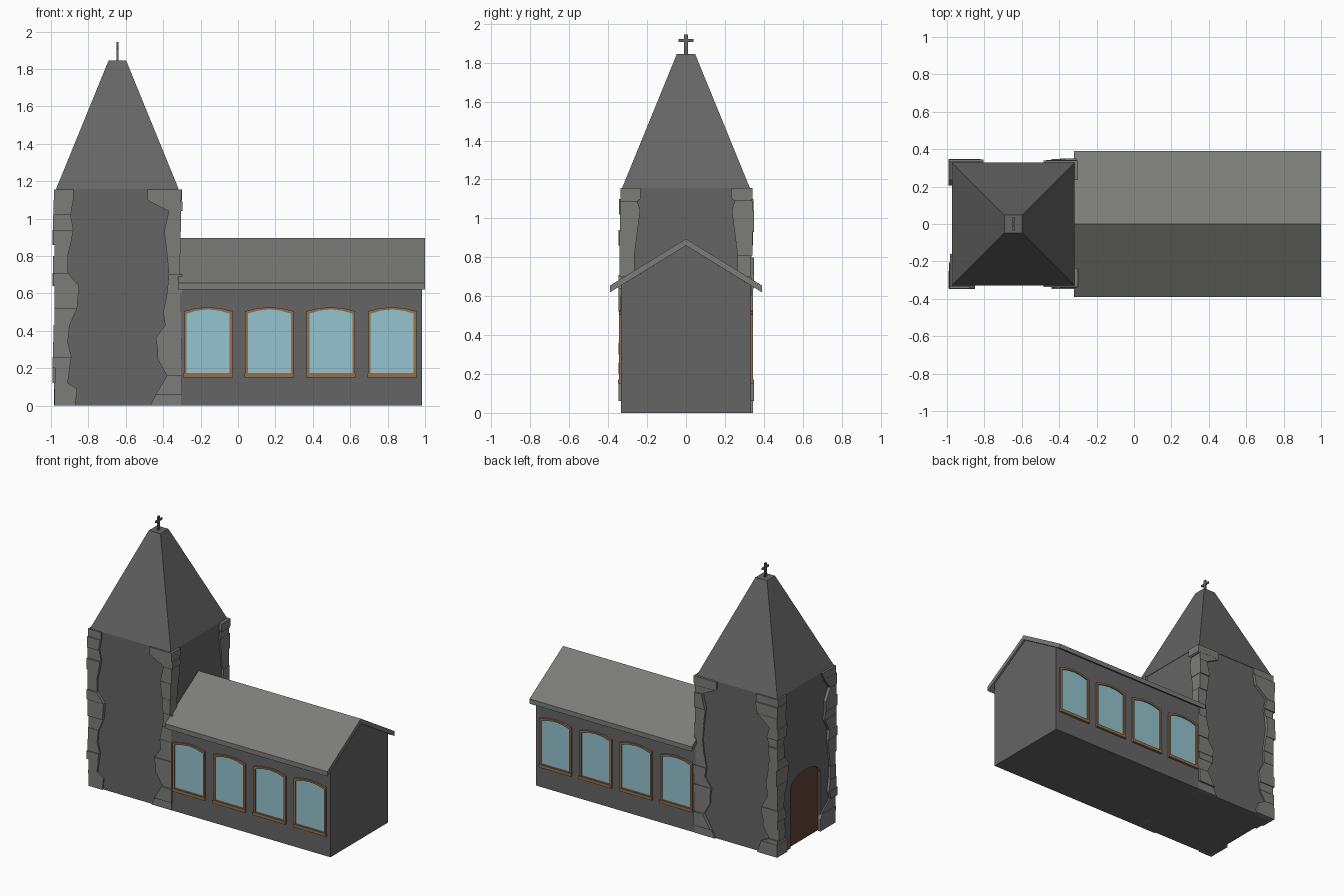
import bpy, bmesh, math, random
from mathutils import Vector

if "Cube" in bpy.data.objects:
    bpy.data.objects.remove(bpy.data.objects["Cube"])

random.seed(4)


def material(name, rgb):
    m = bpy.data.materials.new(name)
    m.diffuse_color = (*rgb, 1)
    m.use_nodes = True
    m.node_tree.nodes["Principled BSDF"].inputs["Base Color"].default_value = m.diffuse_color
    return m


WALL = material("dark_stone", (0.13, 0.13, 0.13))
TRIM = material("light_stone", (0.2, 0.2, 0.195))
WOOD = material("wood", (0.3, 0.16, 0.07))
GLASS = material("glass", (0.3, 0.55, 0.63))
DOOR = material("door_wood", (0.13, 0.055, 0.04))


def loft(name, rings, mat, closed=False):
    """Skin rings of points; cap both ends unless the loft closes on itself."""
    bm = bmesh.new()
    vs = [[bm.verts.new(p) for p in r] for r in rings]
    n = len(vs[0])
    for a, b in zip(vs, vs[1:] + (vs[:1] if closed else [])):
        for i in range(n):
            j = (i + 1) % n
            bm.faces.new((a[i], a[j], b[j], b[i]))
    if not closed:
        bm.faces.new(vs[0])
        bm.faces.new(vs[-1])
    bmesh.ops.recalc_face_normals(bm, faces=bm.faces)
    me = bpy.data.meshes.new(name)
    bm.to_mesh(me)
    bm.free()
    me.materials.append(mat)
    ob = bpy.data.objects.new(name, me)
    bpy.context.collection.objects.link(ob)
    return ob


def along_x(name, yz, x0, x1, mat):
    return loft(name, [[(x, y, z) for y, z in yz] for x in (x0, x1)], mat)


def square(cx, h, z):
    return [(cx - h, -h, z), (cx + h, -h, z), (cx + h, h, z), (cx - h, h, z)]


def rect(w, z0, z1):
    return [(-w, z0), (w, z0), (w, z1), (-w, z1)]


# Tower, with an arched door recess cut into the west wall
CX, H, TOP = -0.645, 0.325, 1.157
tower = loft("tower", [square(CX, H, 0), square(CX, H, TOP)], WALL)


def door_arch(w, z0):
    return [(-w, z0), (w, z0)] + [
        (w * math.cos(t), 0.43 + 0.085 * math.sin(t))
        for t in (math.pi * i / 8 for i in range(9))]


cutter = along_x("door_cutter", door_arch(0.17, -0.05), -1.1, -0.945, WALL)
cutter.hide_render = True
mod = tower.modifiers.new("door_recess", "BOOLEAN")
mod.operation = "DIFFERENCE"
mod.object = cutter
bpy.context.view_layer.objects.active = tower
bpy.ops.object.modifier_apply(modifier=mod.name)
bpy.data.objects.remove(cutter)
along_x("door", door_arch(0.17, 0), -0.955, -0.935, DOOR)

# Spire and cross
loft("spire", [square(CX, H + 0.003, TOP), square(CX, 0.047, 1.845)], WALL)
along_x("cross_post", rect(0.011, 1.84, 1.945), CX - 0.005, CX + 0.005, WALL)
along_x("cross_arm", rect(0.038, 1.907, 1.921), CX - 0.005, CX + 0.005, WALL)

# Corner stones: (height, width along wall) outlines lofted as stepped L shapes
OUT_A = [(0, .1), (.09, .11), (.12, .06), (.2, .07), (.26, .08), (.34, .06), (.43, .07),
         (.52, .11), (.64, .12), (.71, .06), (.8, .06), (.86, .075), (.94, .09),
         (1.02, .075), (1.1, .09), (1.155, .09)]
OUT_B = [(0, .15), (.06, .12), (.16, .06), (.25, .11), (.3, .11), (.36, .12), (.43, .07),
         (.5, .08), (.6, .06), (.7, .05), (.81, .06), (.93, .075), (1.04, .05),
         (1.09, .15), (1.1, .165), (1.155, .165)]


def quoin(name, sx, sy, wx, wy):
    rings = []
    for i in range(len(wx) - 1):
        ox, oy = random.uniform(.008, .022), random.uniform(.008, .024)
        for k in (i, i + 1):
            z, a = wx[k]
            b = wy[k][1]
            # corner-local points: outer face, legs, inner return
            pts = [(-ox, -oy), (a, -oy), (a, .01), (.01, .01), (.01, b), (-ox, b)]
            rings.append([(CX + sx * (H - u), sy * (H - v), z) for u, v in pts])
    loft(name, rings, TRIM)


def rewidth(zs, ws):
    return [(z, w) for (z, _), (_, w) in zip(zs, ws)]


quoin("quoin_front_left", -1, -1, OUT_A, rewidth(OUT_A, OUT_B[::-1]))
quoin("quoin_front_right", 1, -1, OUT_B, rewidth(OUT_B, OUT_A))
quoin("quoin_back_left", -1, 1, rewidth(OUT_A, OUT_B), OUT_A)
quoin("quoin_back_right", 1, 1, OUT_B, rewidth(OUT_B, OUT_A))

# Nave body and gabled roof
along_x("nave", [(-.333, 0), (.333, 0), (.333, .655), (0, .86), (-.333, .655)], -.32, .985, WALL)
along_x("nave_roof", [(-.39, .62), (0, .86), (.39, .62), (.39, .655), (0, .895), (-.39, .655)],
        -.32, 1.0, TRIM)


# Windows: shallow-arched wooden frame, sill and glass, four on each side
def window_outline(w, z0, side, peak):
    mid = side + (peak - side) * .75
    return [(-w, z0), (w, z0), (w, side), (w * .5, mid), (0, peak), (-w * .5, mid), (-w, side)]


for side, s in (("front", -1), ("back", 1)):
    for i in range(4):
        cx = -.16 + i * .328

        def ring(pts, y):
            return [(cx + x, s * y, z) for x, z in pts]

        outer = window_outline(.13, .15, .505, .526)
        inner = window_outline(.115, .175, .492, .514)
        loft(f"window_frame_{side}_{i}", [ring(outer, .325), ring(outer, .345),
             ring(inner, .345), ring(inner, .325)], WOOD, closed=True)
        sill = rect(.132, .15, .172)
        loft(f"window_sill_{side}_{i}", [ring(sill, .33), ring(sill, .35)], WOOD)
        loft(f"window_glass_{side}_{i}", [ring(inner, .327), ring(inner, .337)], GLASS)
